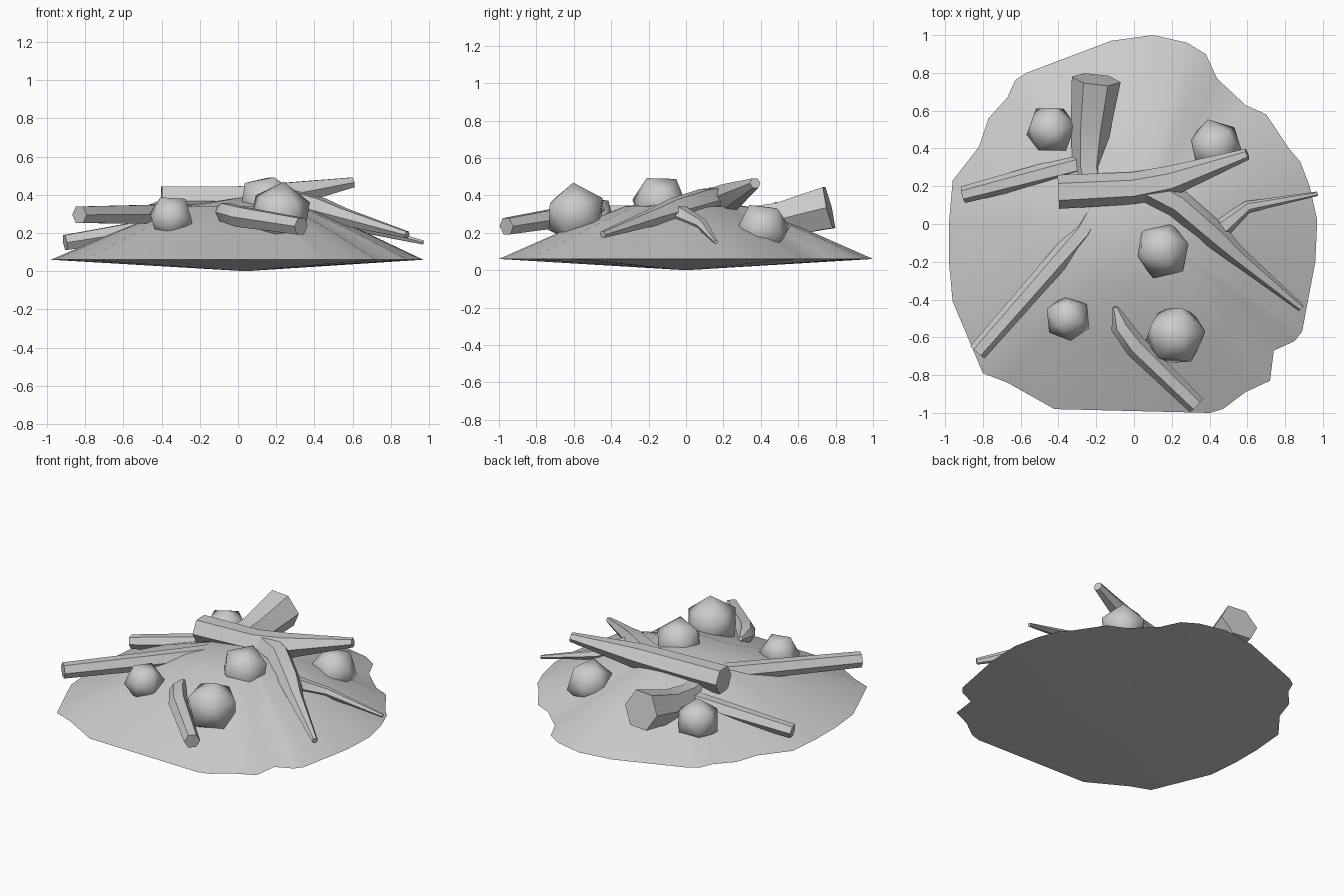
import bpy, bmesh, math
from mathutils import Vector, Euler

if "Cube" in bpy.data.objects:
    bpy.data.objects.remove(bpy.data.objects["Cube"])


def finish(bm, name, angle=50):
    bmesh.ops.recalc_face_normals(bm, faces=bm.faces)
    me = bpy.data.meshes.new(name)
    bm.to_mesh(me)
    bm.free()
    ob = bpy.data.objects.new(name, me)
    bpy.context.collection.objects.link(ob)
    bpy.ops.object.select_all(action='DESELECT')
    ob.select_set(True)
    bpy.context.view_layer.objects.active = ob
    bpy.ops.object.shade_smooth_by_angle(angle=math.radians(angle))
    return ob


def bridge(bm, a, b):
    n = len(a)
    for i in range(n):
        bm.faces.new((a[i], a[(i + 1) % n], b[(i + 1) % n], b[i]))


def add_limb(bm, path, sides=6):
    """Tapered tube through (x, y, z, radius) points."""
    pts = [Vector(p[:3]) for p in path]
    rings = []
    for i, p in enumerate(pts):
        t = (pts[min(i + 1, len(pts) - 1)] - pts[max(i - 1, 0)]).normalized()
        side = t.cross(Vector((0, 0, 1))).normalized()
        up = side.cross(t)
        r = path[i][3]
        rings.append([bm.verts.new(p + r * (math.cos(a) * side + math.sin(a) * up))
                      for a in (2 * math.pi * k / sides for k in range(sides))])
    for a, b in zip(rings, rings[1:]):
        bridge(bm, a, b)
    bm.faces.new(rings[0])
    bm.faces.new(rings[-1])


def wood(name, *limbs):
    bm = bmesh.new()
    for limb in limbs:
        add_limb(bm, limb)
    return finish(bm, name)


# dirt mound: irregular rim, domed top, shallow conical underside
rim = [(.1, 1), (.28, .96), (.38, .9), (.44, .77), (.59, .63), (.70, .58), (.82, .4),
       (.88, .33), (.93, .2), (.97, .02), (.96, -.2), (.89, -.57), (.85, -.62),
       (.74, -.67), (.72, -.83), (.59, -.89), (.47, -.98), (.4, -1), (-.42, -.98),
       (-.67, -.84), (-.8, -.79), (-.96, -.41), (-.98, -.2), (-.98, 0), (-.96, .23),
       (-.82, .41), (-.77, .56), (-.67, .67), (-.63, .76), (-.57, .8), (-.12, .97)]
bm = bmesh.new()
rings = [[bm.verts.new((x * s + .04 * (1 - s), y * s, z)) for x, y in rim]
         for s, z in ((1, .06), (.66, .21), (.33, .34))]
for a, b in zip(rings, rings[1:]):
    bridge(bm, a, b)
for ring, z in ((rings[-1], .39), (rings[0], 0)):
    tip = bm.verts.new((.04, 0, z))
    for i in range(len(ring)):
        bm.faces.new((ring[i], ring[(i + 1) % len(ring)], tip))
finish(bm, "mound", 30)

# rocks: centre, radius, rotation
rocks = [((-.44, .5, .23), .14, (.2, .1, .3)), ((.43, .41, .22), .15, (.5, .2, 0)),
         ((.15, -.14, .36), .155, (.55, 0, .5)), ((-.35, -.5, .28), .125, (.6, .3, .9)),
         ((.22, -.59, .30), .17, (.1, .1, .2))]
for i, (c, r, rot) in enumerate(rocks):
    bm = bmesh.new()
    bmesh.ops.create_icosphere(bm, subdivisions=1, radius=r)
    bmesh.ops.rotate(bm, verts=bm.verts, matrix=Euler(rot).to_matrix())
    bmesh.ops.translate(bm, verts=bm.verts, vec=c)
    finish(bm, f"rock_{i + 1}")

# top branch with forked arm
wood("forked_branch",
     [(-.4, .17, .365, .09), (0, .19, .37, .085), (.2, .23, .39, .08), (.6, .37, .465, .03)],
     [(.08, .19, .37, .08), (.23, .11, .37, .075), (.43, -.06, .32, .07),
      (.55, -.17, .285, .05), (.885, -.445, .19, .02)],
     [(.42, -.06, .31, .06), (.6, .09, .24, .032), (.97, .16, .15, .012)])

# large trunk bending across the back and left
wood("bent_trunk",
     [(-.2, .765, .335, .13), (-.23, .5, .27, .105), (-.24, .3, .26, .085),
      (-.2, .08, .29, .065), (-.27, -.04, .30, .06), (-.83, -.68, .295, .05)],
     [(-.23, .33, .26, .06), (-.5, .26, .215, .055), (-.905, .155, .15, .045)])

# short stick at the front
wood("front_stick",
     [(-.1, -.44, .33, .015), (-.07, -.54, .31, .055), (.01, -.65, .285, .06),
      (.33, -.96, .235, .05)])
